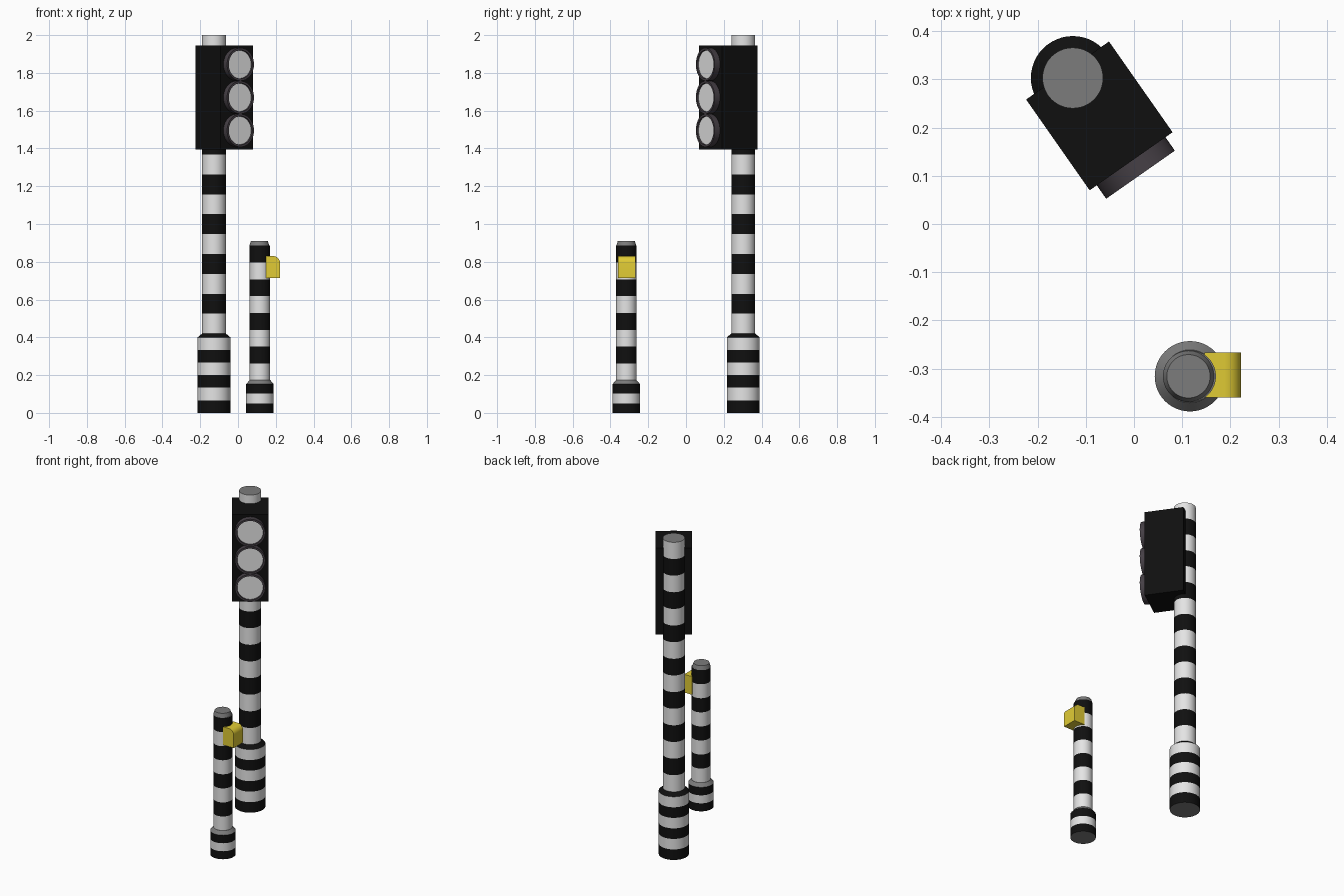
import bpy, bmesh, math
from mathutils import Vector

cube = bpy.data.objects.get("Cube")
if cube:
    bpy.data.objects.remove(cube, do_unlink=True)


def material(name, r, g, b):
    m = bpy.data.materials.new(name)
    m.use_nodes = True
    m.diffuse_color = (r, g, b, 1)
    bsdf = next(n for n in m.node_tree.nodes if n.type == 'BSDF_PRINCIPLED')
    bsdf.inputs["Base Color"].default_value = (r, g, b, 1)
    return m


BLACK = material("black", 0.005, 0.005, 0.005)
WHITE = material("white", 0.78, 0.78, 0.78)
GREY = material("grey", 0.2, 0.2, 0.2)
RIM = material("dark rim", 0.06, 0.05, 0.06)
YELLOW = material("yellow", 0.75, 0.6, 0.035)


def finish(name, bm, mats, loc=(0, 0, 0), rot=(0, 0, 0)):
    bmesh.ops.recalc_face_normals(bm, faces=bm.faces)
    mesh = bpy.data.meshes.new(name)
    bm.to_mesh(mesh)
    bm.free()
    for m in mats:
        mesh.materials.append(m)
    ob = bpy.data.objects.new(name, mesh)
    ob.location, ob.rotation_euler = loc, rot
    bpy.context.collection.objects.link(ob)
    bpy.ops.object.select_all(action='DESELECT')
    ob.select_set(True)
    bpy.context.view_layer.objects.active = ob
    bpy.ops.object.shade_smooth_by_angle(angle=math.radians(30))
    return ob


def lathe(name, profile, band_mats, bottom, top, loc, rot=(0, 0, 0), sides=48):
    """Spin (radius, z) points; each band between points has its own material."""
    mats = list(dict.fromkeys(band_mats + [bottom, top]))
    bm = bmesh.new()
    rings = []
    for r, z in profile:
        angles = [2 * math.pi * i / sides for i in range(sides)]
        rings.append([bm.verts.new((r * math.cos(a), r * math.sin(a), z)) for a in angles])
    for lower, upper, mat in zip(rings, rings[1:], band_mats):
        for i in range(sides):
            j = (i + 1) % sides
            face = bm.faces.new((lower[i], lower[j], upper[j], upper[i]))
            face.material_index = mats.index(mat)
    bm.faces.new(rings[0]).material_index = mats.index(bottom)
    bm.faces.new(rings[-1]).material_index = mats.index(top)
    return finish(name, bm, mats, loc, rot)


def stripes(radius, z0, z1, count, first, second):
    """Profile points and alternating materials for an evenly striped tube."""
    points = [(radius, z0 + (z1 - z0) * i / count) for i in range(count + 1)]
    return points, [(first, second)[i % 2] for i in range(count)]


# Tall signal post: wide striped base, then a striped pole
POST = Vector((-0.127, 0.303, 0))
points, bands = stripes(0.087, 0, 0.4, 6, BLACK, WHITE)
lathe("post_base", points + [(0.063, 0.42)], bands + [BLACK], GREY, BLACK, POST)
points, bands = stripes(0.063, 0.42, 2.0, 15, WHITE, BLACK)
lathe("post_pole", points, bands, GREY, GREY, POST)

# Signal housing, turned towards the crossing
TURN = math.radians(35)
facing = Vector((math.sin(TURN), -math.cos(TURN), 0))
bm = bmesh.new()
bmesh.ops.create_cube(bm, size=1)
bmesh.ops.scale(bm, vec=(0.21, 0.23, 0.55), verts=bm.verts)
housing_centre = POST + facing * 0.096 + Vector((0, 0, 1.67))
finish("signal_housing", bm, [BLACK], housing_centre, (0, 0, TURN))

# Three lamps with raised rims and recessed lenses
for label, dz in (("top", 0.175), ("middle", 0), ("bottom", -0.175)):
    loc = housing_centre + facing * 0.115 + Vector((0, 0, dz))
    lathe(label + "_lamp",
          [(0.087, -0.002), (0.087, 0.034), (0.076, 0.034), (0.074, 0.026)],
          [RIM] * 3, RIM, WHITE, loc, (math.pi / 2, 0, TURN))

# Short button post: base, striped shaft and tapered cap
BUTTON_POST = Vector((0.116, -0.316, 0))
points, bands = stripes(0.073, 0, 0.152, 3, BLACK, WHITE)
lathe("button_post_base", points + [(0.055, 0.173)], bands + [GREY], GREY, GREY, BUTTON_POST)
points, bands = stripes(0.054, 0.173, 0.885, 8, WHITE, BLACK)
lathe("button_post_shaft", points, bands, GREY, GREY, BUTTON_POST)
lathe("button_post_cap", [(0.053, 0.885), (0.045, 0.91)], [GREY], GREY, GREY,
      BUTTON_POST - Vector((0.003, 0, 0)))

# Yellow push-button box with a rounded outer top edge
x0, x1, z0, z1, radius = 0.146, 0.222, 0.715, 0.83, 0.035
outline = [(x0, z0), (x1, z0)]
for i in range(9):
    a = math.pi / 2 * i / 8
    outline.append((x1 - radius + radius * math.cos(a), z1 - radius + radius * math.sin(a)))
outline.append((x0, z1))
bm = bmesh.new()
side = bm.faces.new([bm.verts.new((x, -0.36, z)) for x, z in outline])
extruded = bmesh.ops.extrude_face_region(bm, geom=[side], use_keep_orig=True)
moved = [v for v in extruded["geom"] if isinstance(v, bmesh.types.BMVert)]
bmesh.ops.translate(bm, vec=(0, 0.093, 0), verts=moved)
finish("button_box", bm, [YELLOW])
